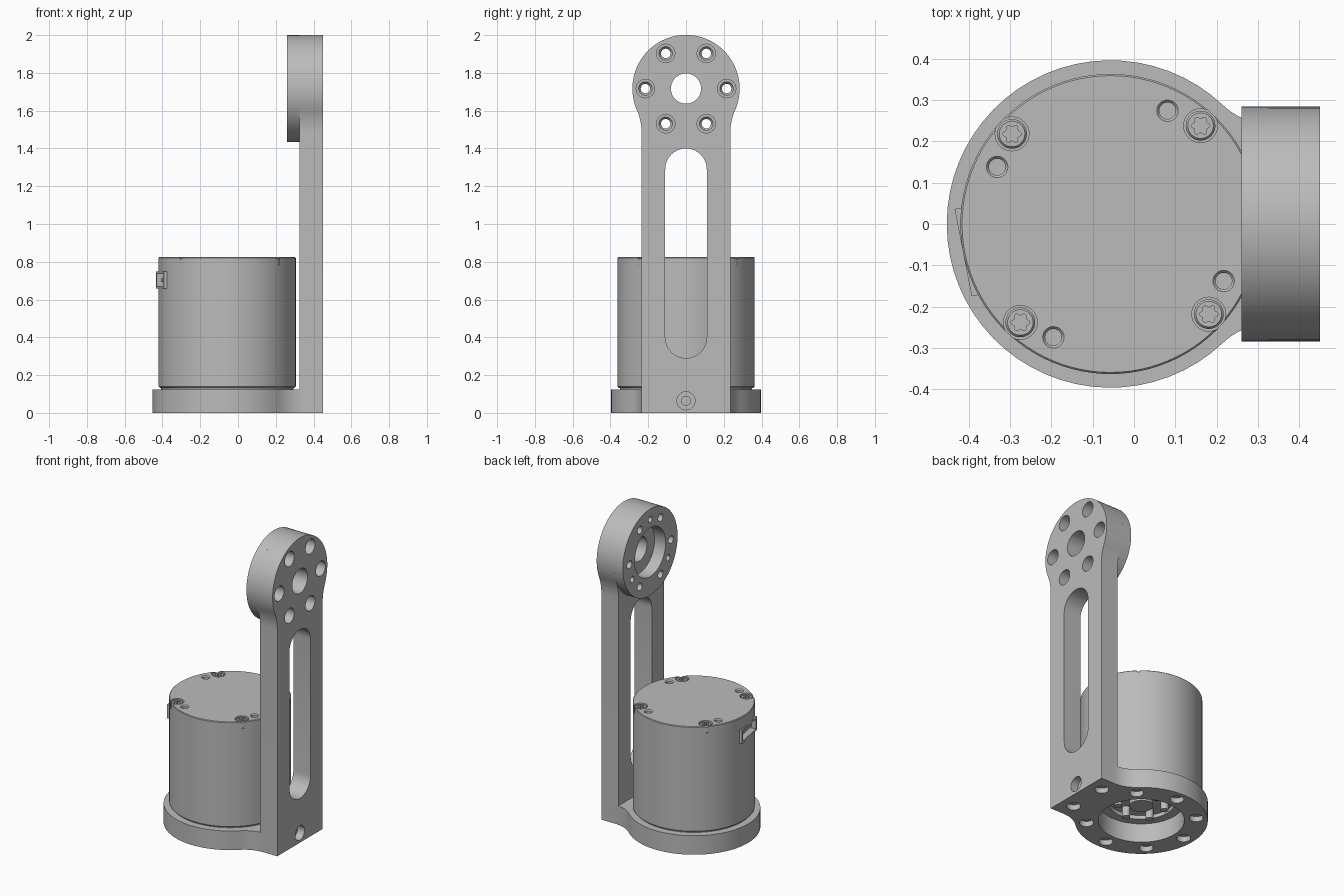
import bpy, bmesh
from math import sin, cos, pi, sqrt, atan2, radians
from mathutils import Matrix, Vector

cube = bpy.data.objects.get("Cube")
if cube:
    bpy.data.objects.remove(cube, do_unlink=True)

grey = bpy.data.materials.new("machined grey")
grey.use_nodes = True
GREY = (0.5, 0.5, 0.5, 1)
grey.diffuse_color = GREY
grey.node_tree.nodes["Principled BSDF"].inputs["Base Color"].default_value = GREY

CX = -0.057          # motor axis
HEAD_Z = 1.717       # head axis height
ALONG_X = Matrix.Rotation(pi / 2, 4, 'Y')
FLIP = Matrix.Rotation(pi, 4, 'X')


def at(x, y, z, turn=Matrix()):
    return Matrix.Translation((x, y, z)) @ turn


def revolve(bm, profile, place, n=32):
    """Closed solid of revolution from (radius, height) points."""
    rings = [[bm.verts.new(place @ Vector((r * cos(2 * pi * i / n), r * sin(2 * pi * i / n), h)))
              for i in range(n)] for r, h in profile]
    for a, b in zip(rings, rings[1:]):
        for i in range(n):
            j = (i + 1) % n
            bm.faces.new((a[i], a[j], b[j], b[i]))
    bm.faces.new(rings[0][::-1])
    bm.faces.new(rings[-1])


def prism(bm, points, place, depth):
    """Flat outline extruded along its local z."""
    low = [bm.verts.new(place @ Vector((u, v, 0))) for u, v in points]
    high = [bm.verts.new(place @ Vector((u, v, depth))) for u, v in points]
    bm.faces.new(low[::-1])
    bm.faces.new(high)
    for i in range(len(low)):
        j = (i + 1) % len(low)
        bm.faces.new((low[i], low[j], high[j], high[i]))


def rect(w, h):
    return [(-w / 2, -h / 2), (w / 2, -h / 2), (w / 2, h / 2), (-w / 2, h / 2)]


def paddle(r, half, fillet, length, n=24):
    """Round end of radius r blending by fillets into a straight bar along +u."""
    cv = half + fillet
    cu = sqrt((r + fillet) ** 2 - cv ** 2)
    a = atan2(cv, cu)
    side = [(length, half)]
    for i in range(11):
        t = -pi / 2 + (a - pi / 2) * i / 10
        side.append((cu + fillet * cos(t), cv + fillet * sin(t)))
    for i in range(1, n):
        t = a + (pi - a) * i / n
        side.append((r * cos(t), r * sin(t)))
    return side + [(-r, 0)] + [(u, -v) for u, v in reversed(side)]


def make(name, bm):
    bmesh.ops.recalc_face_normals(bm, faces=bm.faces)
    mesh = bpy.data.meshes.new(name)
    bm.to_mesh(mesh)
    bm.free()
    mesh.materials.append(grey)
    obj = bpy.data.objects.new(name, mesh)
    bpy.context.collection.objects.link(obj)
    return obj


def activate(obj):
    bpy.ops.object.select_all(action='DESELECT')
    obj.select_set(True)
    bpy.context.view_layer.objects.active = obj


def cut(obj, bm):
    tool = make("cutter", bm)
    tool.hide_render = True
    mod = obj.modifiers.new("cut", 'BOOLEAN')
    mod.operation, mod.solver, mod.object = 'DIFFERENCE', 'EXACT', tool
    activate(obj)
    bpy.ops.object.modifier_apply(modifier=mod.name)
    bpy.data.objects.remove(tool, do_unlink=True)


def around(r, degrees):
    return r * cos(radians(degrees)), r * sin(radians(degrees))


# Base plate with its round end under the motor
bm = bmesh.new()
prism(bm, paddle(0.396, 0.235, 0.2, 0.45 - CX), at(CX, 0, 0), 0.125)
base = make("base_plate", bm)
bm = bmesh.new()
revolve(bm, [(0.256, -0.1), (0.256, 0.2)], at(CX, 0, 0), 64)
bolt = [(0.042, -0.05), (0.042, 0.035), (0.024, 0.035), (0.024, 0.11)]
spots = [around(0.328, 45 * k) for k in range(1, 8)]
for x, y in [(CX + x, y) for x, y in spots] + [(0.36, -0.13), (0.36, 0.13)]:
    revolve(bm, bolt, at(x, y, 0), 24)
revolve(bm, [(0.048, 0.4), (0.048, 0.5), ], at(0, 0, 0.064, ALONG_X), 24)
cut(base, bm)
bm = bmesh.new()
revolve(bm, [(0.024, 0.25), (0.024, 0.42)], at(0, 0, 0.064, ALONG_X), 24)
cut(base, bm)

# Upright arm and the thicker ring at its head
bm = bmesh.new()
down = Matrix(((0, 0, 1, 0.325), (0, 1, 0, 0), (-1, 0, 0, HEAD_Z), (0, 0, 0, 1)))
prism(bm, paddle(0.284, 0.235, 0.3, HEAD_Z - 0.125), down, 0.125)
arm = make("upright_arm", bm)
bm = bmesh.new()
revolve(bm, [(0.284, 0.26), (0.284, 0.325)], at(0, 0, HEAD_Z, ALONG_X), 72)
ring = make("head_ring", bm)

# Rounded slot through the arm
bm = bmesh.new()
slot = [(0.445 * s + 0.11 * cos(t), 0.11 * sin(t))
        for s, start in ((1, -pi / 2), (-1, pi / 2))
        for t in [start + pi * i / 16 for i in range(17)]]
prism(bm, slot, at(-0.1, 0, 0) @ down @ at(HEAD_Z - 0.845, 0, 0), 0.4)
cut(arm, bm)

# Bore, bolt holes and pin holes in the head
for part in (arm, ring):
    bm = bmesh.new()
    bore = [(0.16, 0.2), (0.16, 0.34), (0.08, 0.34), (0.08, 0.5)]
    revolve(bm, bore, at(0, 0, HEAD_Z, ALONG_X), 48)
    for k in range(6):
        y, z = around(0.215, 60 * k)
        hole = [(0.025, 0.2), (0.025, 0.37), (0.036, 0.385), (0.049, 0.385), (0.049, 0.5)]
        revolve(bm, hole, at(0, y, HEAD_Z + z, ALONG_X), 24)
    for angle in (90, 210, 330):
        y, z = around(0.215, angle)
        revolve(bm, [(0.02, 0.2), (0.02, 0.36)], at(0, y, HEAD_Z + z, ALONG_X), 20)
    cut(part, bm)

# Motor can with a shadow gap above the base
bm = bmesh.new()
can = [(0.35, 0.125), (0.35, 0.133), (0.357, 0.133), (0.363, 0.139),
       (0.363, 0.821), (0.359, 0.825)]
revolve(bm, can, at(CX, 0, 0), 96)
motor = make("motor_can", bm)
socket = at(CX, 0, 0.703) @ Matrix.Rotation(radians(191), 4, 'Z') @ ALONG_X
bm = bmesh.new()
screws, pins = [], []
for k in range(4):
    turn = Matrix.Rotation(k * pi / 2, 4, 'Z')
    screws.append(turn @ Vector((0.218, 0.238, 0)))
    pins.append(turn @ Vector((0.138, 0.274, 0)))
for p in screws:
    revolve(bm, [(0.041, 0.78), (0.041, 0.9)], at(CX + p.x, p.y, 0))
for p in pins:
    revolve(bm, [(0.02, 0.795), (0.02, 0.818), (0.026, 0.825), (0.026, 0.9)], at(CX + p.x, p.y, 0), 24)
# Underside recess for the output hub
revolve(bm, [(0.2, 0.0), (0.2, 0.15)], at(CX, 0, 0), 48)
cut(motor, bm)
bm = bmesh.new()
prism(bm, rect(0.09, 0.215), socket @ at(0, 0, 0.3), 0.2)
cut(motor, bm)

# Connector housing set in the motor wall
bm = bmesh.new()
prism(bm, rect(0.09, 0.215), socket @ at(0, 0, 0.3), 0.063)
housing = make("connector_housing", bm)
bm = bmesh.new()
prism(bm, rect(0.064, 0.187), socket @ at(0, 0, 0.312), 0.1)
cut(housing, bm)
bm = bmesh.new()
prism(bm, rect(0.018, 0.13), socket @ at(0, 0, 0.31), 0.035)
make("connector_tongue", bm)

# Six-lobed screws in the motor top
for k, p in enumerate(screws):
    bm = bmesh.new()
    revolve(bm, [(0.036, 0.775), (0.036, 0.815), (0.031, 0.821)], at(CX + p.x, p.y, 0))
    screw = make(f"top_screw_{k + 1}", bm)
    bm = bmesh.new()
    star = [around(0.0195 + 0.0035 * cos(6 * radians(a)), a) for a in range(0, 360, 10)]
    prism(bm, star, at(CX + p.x, p.y, 0.795), 0.1)
    cut(screw, bm)

# Output hub and its posts beneath the motor
bm = bmesh.new()
revolve(bm, [(0.07, 0.1), (0.07, 0.16)], at(CX, 0, 0), 32)
make("output_hub", bm)
bm = bmesh.new()
for k in range(6):
    x, y = around(0.14, 60 * k + 30)
    revolve(bm, [(0.024, 0.085), (0.024, 0.16)], at(CX + x, y, 0), 20)
make("output_posts", bm)

for obj in list(bpy.context.collection.objects):
    if obj.type == 'MESH' and obj.data.materials and obj.data.materials[0] == grey:
        activate(obj)
        bpy.ops.object.shade_smooth_by_angle(angle=radians(30))
